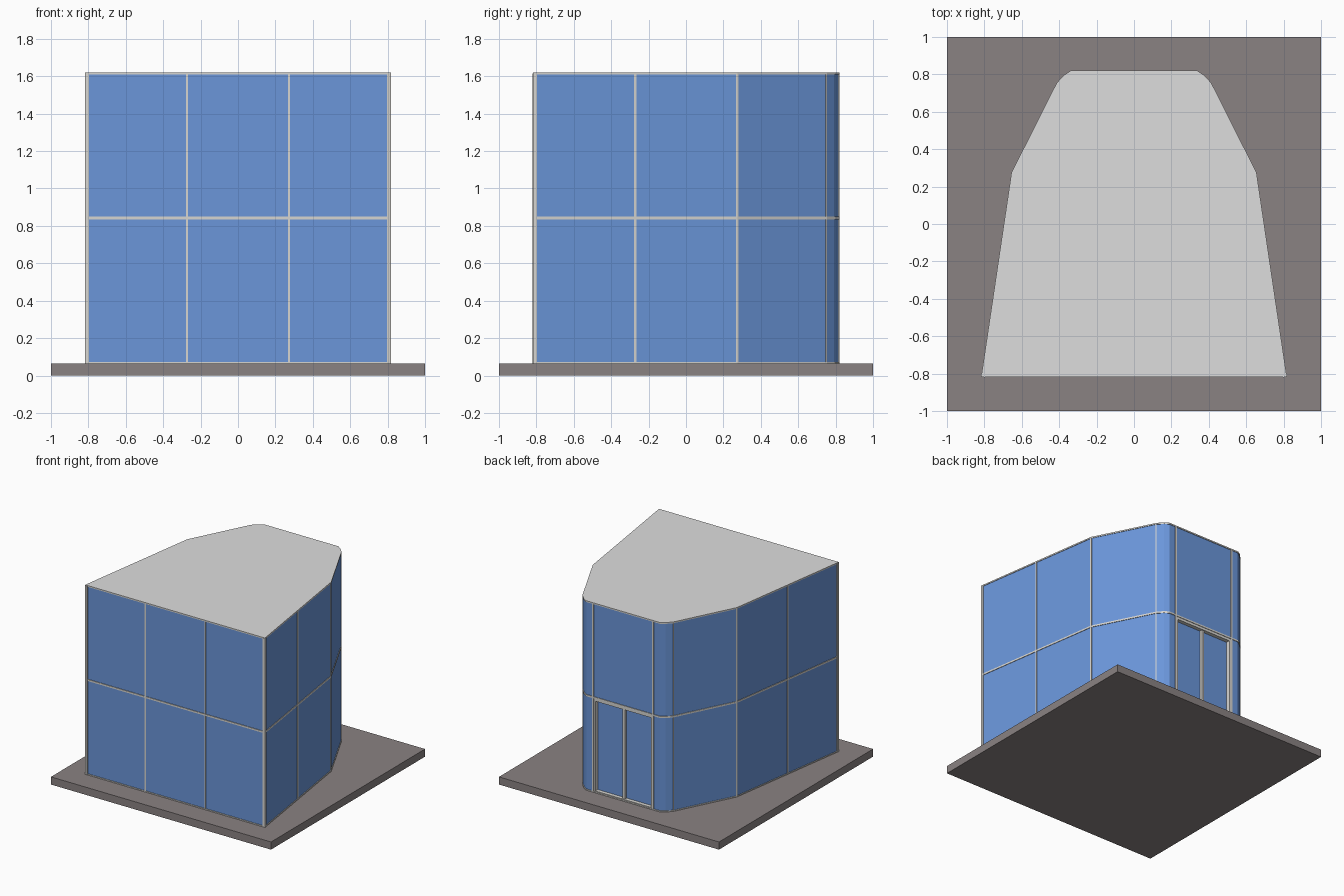
import bpy, bmesh
from mathutils import Vector, Matrix

if "Cube" in bpy.data.objects:
    bpy.data.objects.remove(bpy.data.objects["Cube"], do_unlink=True)


def material(name, rgb):
    m = bpy.data.materials.new(name)
    m.use_nodes = True
    m.diffuse_color = (*rgb, 1)
    m.node_tree.nodes["Principled BSDF"].inputs["Base Color"].default_value = (*rgb, 1)
    return m


GLASS = material("blue glass", (0.145, 0.305, 0.70))
FRAME = material("pale grey frame", (0.68, 0.67, 0.64))
ROOF = material("light grey roof", (0.73, 0.73, 0.73))
STONE = material("warm grey paving", (0.255, 0.225, 0.225))


def finish(name, bm, mat):
    bmesh.ops.recalc_face_normals(bm, faces=bm.faces)
    mesh = bpy.data.meshes.new(name)
    bm.to_mesh(mesh)
    bm.free()
    mesh.materials.append(mat)
    ob = bpy.data.objects.new(name, mesh)
    bpy.context.collection.objects.link(ob)
    return ob


def prism(name, points, z0, z1, mat):
    """Extrude a plan outline between two heights."""
    bm = bmesh.new()
    face = bm.faces.new([bm.verts.new((p[0], p[1], z0)) for p in points])
    new = bmesh.ops.extrude_face_region(bm, geom=[face])["geom"]
    bmesh.ops.translate(bm, vec=(0, 0, z1 - z0),
                        verts=[v for v in new if isinstance(v, bmesh.types.BMVert)])
    return finish(name, bm, mat)


def box(name, low, high, mat):
    low, high = Vector(low), Vector(high)
    bm = bmesh.new()
    bmesh.ops.create_cube(bm, size=1, matrix=Matrix.Translation((low + high) / 2)
                          @ Matrix.Diagonal((*(high - low), 1)))
    return finish(name, bm, mat)


# Plan outline, counter-clockwise from the front: one half mirrored across x
half = [Vector(p) for p in [(0.817, -0.817), (0.655, 0.275), (0.413, 0.755),
                            (0.372, 0.797), (0.338, 0.82)]]
outline = half + [Vector((-p.x, p.y)) for p in reversed(half)]
BASE, MID, TOP = 0.063, 0.842, 1.62
DOOR_X, DOOR_BACK, DOOR_HEAD = 0.27, 0.785, 0.83

# Paved base and glazed body
box("base_slab", (-1, -1, 0), (1, 1, BASE), STONE)
body = prism("glass_body", [p * 0.994 for p in outline], BASE, TOP - 0.004, GLASS)

# Recessed door bay in the back wall
cutter = box("door_cutter", (-DOOR_X, DOOR_BACK, BASE + 0.01), (DOOR_X, 0.9, DOOR_HEAD), GLASS)
cutter.hide_render = True
cut = body.modifiers.new("door_recess", "BOOLEAN")
cut.operation, cut.solver, cut.object = "DIFFERENCE", "EXACT", cutter
bpy.context.view_layer.update()
cut_mesh = bpy.data.meshes.new_from_object(
    body.evaluated_get(bpy.context.evaluated_depsgraph_get()))
body.modifiers.clear()
body.data = cut_mesh
bpy.data.objects.remove(cutter, do_unlink=True)

# Horizontal frame bands and roof
prism("sill_band", outline, BASE, BASE + 0.009, FRAME)
prism("floor_band", outline, MID - 0.007, MID + 0.007, FRAME)
prism("head_band", outline, TOP - 0.011, TOP - 0.004, FRAME)
prism("roof", outline, TOP - 0.004, TOP, ROOF)


def mullion(name, a, b, t, width):
    """Upright bar on wall a-b at fraction t, its outer face on the outline."""
    along = (b - a).normalized()
    inward = Vector((-along.y, along.x))
    c = a.lerp(b, t)
    side = along * width / 2
    if t == 0:
        c = c + side
    elif t == 1:
        c = c - side
    corners = [c - side, c + side, c + side + inward * 0.02, c - side + inward * 0.02]
    prism(name, corners, BASE, TOP - 0.005, FRAME)


# Upright frames: each wall with its number of bays
front = (outline[-1], outline[0])
walls = [("front", *front, 3)]
for side, pts in (("left", outline[:3]), ("right", outline[:-4:-1])):
    for i, bays in ((0, 2), (1, 1)):
        a, b = pts[i], pts[i + 1]
        if side == "right":
            a, b = b, a
        walls.append((f"{side}_wall_{i + 1}", a, b, bays))
for name, a, b, bays in walls:
    for k in range(bays + 1):
        mullion(f"{name}_mullion_{k}", a, b, k / bays, 0.012 if 0 < k < bays else 0.007)

# Back wall uprights flank the door
back_y = half[-1].y
for s, label in ((1, "left"), (-1, "right")):
    x = s * (DOOR_X + 0.004)
    box(f"back_{label}_mullion", (x - 0.007, back_y - 0.02, BASE),
        (x + 0.007, back_y, TOP - 0.005), FRAME)
    x = s * (DOOR_X - 0.008)
    box(f"door_{label}_jamb", (x - 0.01, DOOR_BACK - 0.005, BASE),
        (x + 0.01, back_y - 0.004, DOOR_HEAD), FRAME)

# Door head, threshold and centre post
box("door_head", (-DOOR_X, DOOR_BACK - 0.005, DOOR_HEAD - 0.016),
    (DOOR_X, back_y - 0.004, DOOR_HEAD + 0.006), FRAME)
box("door_threshold", (-DOOR_X, DOOR_BACK - 0.005, BASE),
    (DOOR_X, back_y - 0.004, BASE + 0.014), FRAME)
box("door_centre_post", (-0.011, DOOR_BACK - 0.005, BASE),
    (0.011, back_y - 0.012, DOOR_HEAD), FRAME)
